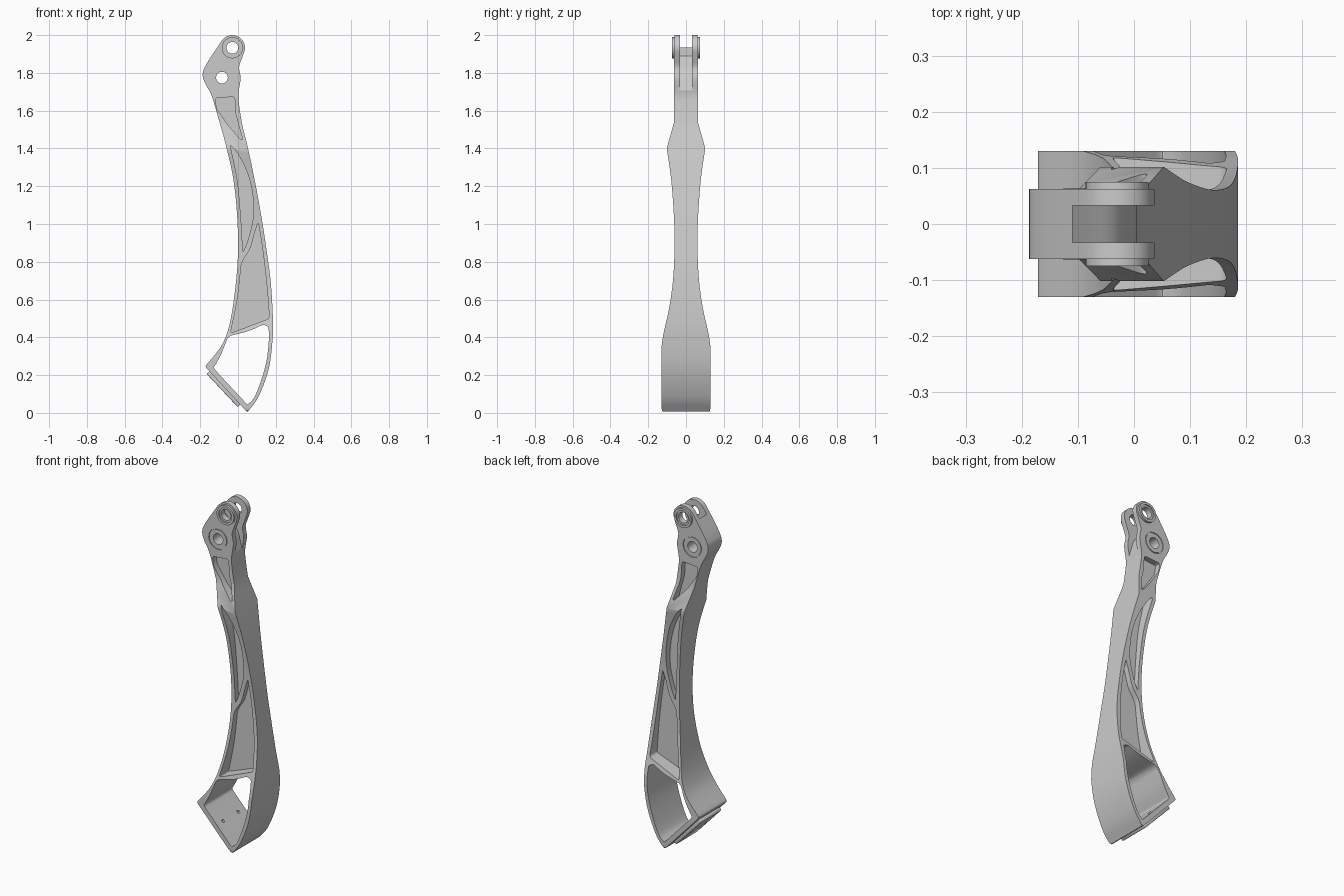
import bpy, bmesh, math
from mathutils import Vector, Matrix

if "Cube" in bpy.data.objects:
    bpy.data.objects.remove(bpy.data.objects["Cube"])


def spline(pts, n=5):
    """Smooth open curve through 2D points."""
    p = [Vector(q) for q in pts]
    p = [2 * p[0] - p[1]] + p + [2 * p[-1] - p[-2]]
    out = []
    for a, b, c, d in zip(p, p[1:], p[2:], p[3:]):
        for i in range(n):
            t = i / n
            out.append(0.5 * (2 * b + (c - a) * t + (2 * a - 5 * b + 4 * c - d) * t ** 2
                              + (3 * b - a - 3 * c + d) * t ** 3))
    return out + [p[-2]]


def rounded(pts, r):
    """Round only the sharp corners of a closed 2D outline."""
    p = [Vector(q) for q in pts]
    p = [q for i, q in enumerate(p) if (q - p[i - 1]).length > 1e-4]
    out = []
    for i, b in enumerate(p):
        e, f = p[i - 1] - b, p[(i + 1) % len(p)] - b
        if math.pi - e.angle(f) < math.radians(30):
            out.append(b)
            continue
        a = b + e.normalized() * min(r, 0.45 * e.length)
        c = b + f.normalized() * min(r, 0.45 * f.length)
        out += [a * (1 - t) ** 2 + b * 2 * t * (1 - t) + c * t * t
                for t in (0, 0.25, 0.5, 0.75, 1)]
    return out


def circle(x, z, r, n=40, a0=0, a1=360, end=False):
    m = n + 1 if end else n
    return [Vector((x + r * math.cos(math.radians(a0 + (a1 - a0) * i / n)),
                    z + r * math.sin(math.radians(a0 + (a1 - a0) * i / n)))) for i in range(m)]


def prism(name, pts, y0, y1, mat=Matrix()):
    """Extrude an x-z outline from y0 to y1."""
    bm = bmesh.new()
    a = [bm.verts.new((p[0], y0, p[1])) for p in pts]
    b = [bm.verts.new((p[0], y1, p[1])) for p in pts]
    bm.faces.new(a)
    bm.faces.new(b[::-1])
    for i in range(len(a)):
        bm.faces.new((a[i - 1], a[i], b[i], b[i - 1]))
    bmesh.ops.recalc_face_normals(bm, faces=bm.faces)
    bm.transform(mat)
    me = bpy.data.meshes.new(name)
    bm.to_mesh(me)
    bm.free()
    ob = bpy.data.objects.new(name, me)
    bpy.context.collection.objects.link(ob)
    return ob


def bake(ob):
    bpy.context.view_layer.update()
    dg = bpy.context.evaluated_depsgraph_get()
    me = bpy.data.meshes.new_from_object(ob.evaluated_get(dg))
    ob.modifiers.clear()
    ob.data = me


def combine(ob, tool, op='DIFFERENCE'):
    m = ob.modifiers.new("bool", 'BOOLEAN')
    m.object, m.operation, m.solver = tool, op, 'EXACT'
    bake(ob)
    bpy.data.objects.remove(tool)


def smooth(ob):
    bpy.ops.object.select_all(action='DESELECT')
    ob.select_set(True)
    bpy.context.view_layer.objects.active = ob
    bpy.ops.object.shade_smooth_by_angle(angle=math.radians(30))


PIN, PIVOT = (-0.03, 1.933), (-0.085, 1.775)

# Arm silhouette seen from the front
left = spline([(-0.175, 0.245), (-0.085, 0.36), (-0.04, 0.49), (-0.01, 0.7), (0, 0.865),
               (-0.005, 1.05), (-0.025, 1.24), (-0.06, 1.4), (-0.095, 1.53), (-0.14, 1.68),
               (-0.172, 1.74), (-0.187, 1.79), (-0.168, 1.845), (-0.087, 1.97)])
lug = circle(*PIN, 0.067, 16, 135, -25, True)
right = spline([(0.022, 1.88), (0.006, 1.83), (0.014, 1.77), (0.002, 1.69), (0.006, 1.63),
                (0.022, 1.53), (0.053, 1.4), (0.087, 1.24), (0.122, 1.05), (0.147, 0.89),
                (0.172, 0.705), (0.184, 0.52), (0.183, 0.39), (0.162, 0.23),
                (0.108, 0.085), (0.05, 0.003)])
arm = prism("arm", rounded(left + lug + right, 0.012), -0.3, 0.3)

# Width seen from the side, mirrored in y
half = [Vector((0.11, -0.01)), Vector((0.118, 0.003)), Vector((0.127, 0.012)), Vector((0.13, 0.03))]
half += spline([(0.13, 0.35), (0.117, 0.43), (0.09, 0.55), (0.069, 0.7), (0.061, 0.86),
                (0.063, 1.02), (0.075, 1.2), (0.087, 1.3), (0.102, 1.4)], 4)
half += [Vector((0.063, 1.54)), Vector((0.062, 2.1))]
side = half + [Vector((-p.x, p.y)) for p in reversed(half)]
quarter = Matrix.Rotation(math.pi / 2, 4, 'Z')
combine(arm, prism("width", side, -0.5, 0.5, quarter), 'INTERSECT')

# Recessed pockets on both faces
pockets = [
    [(-0.122, 1.666), (-0.018, 1.674), (-0.012, 1.58), (0.026, 1.443), (0.01, 1.452),
     (-0.05, 1.52), (-0.112, 1.61)],
    spline([(-0.042, 1.42), (0, 1.37), (0.05, 1.27), (0.077, 1.157), (0.08, 1.034),
            (0.053, 0.918), (0.026, 0.85)])
    + spline([(0.026, 0.85), (0.014, 1.05), (-0.004, 1.236), (-0.042, 1.42)]),
    spline([(0.107, 1.008), (0.13, 0.865), (0.152, 0.68), (0.166, 0.5)])
    + [(-0.04, 0.422)]
    + spline([(-0.04, 0.422), (-0.004, 0.6), (0.018, 0.79)])
    + spline([(0.03, 0.815), (0.064, 0.87), (0.09, 0.96), (0.107, 1.008)]),
]
for pts in pockets:
    for y0, y1 in ((0.03, 0.35), (-0.35, -0.03)):
        combine(arm, prism("pocket", rounded(pts, 0.015), y0, y1))

# Open window through the foot
window = (spline([(-0.13, 0.237), (-0.092, 0.305), (-0.055, 0.395)])
          + spline([(-0.04, 0.408), (0.06, 0.435), (0.135, 0.468)])
          + spline([(0.162, 0.455), (0.163, 0.38), (0.15, 0.27), (0.12, 0.165), (0.085, 0.08), (0.05, 0.043)]))
combine(arm, prism("window", rounded(window, 0.02), -0.4, 0.4))

# Fork slot at the top
slot = [(-0.11, 2.1), (-0.11, 1.89)] + spline([(-0.085, 1.865), (-0.03, 1.81), (-0.008, 1.75), (0.012, 1.68)]) \
    + [(0.2, 1.68), (0.2, 2.1)]
combine(arm, prism("slot", slot, -0.033, 0.033))

# Pin bosses, bores and counterbores
for s in (-1, 1):
    combine(arm, prism("boss", circle(*PIN, 0.056), *sorted((s * 0.05, s * 0.075))), 'UNION')
    combine(arm, prism("bore", circle(*PIN, 0.042), *sorted((s * 0.068, s * 0.2))))
    combine(arm, prism("bore", circle(*PIVOT, 0.06), *sorted((s * 0.057, s * 0.2))))
    ring = prism("ring", circle(*PIVOT, 0.055), *sorted((s * 0.05, s * 0.062)))
    combine(arm, ring, 'UNION')
for c in (PIN, PIVOT):
    combine(arm, prism("bore", circle(*c, 0.031), -0.3, 0.3))

# Mounting pad under the slanted foot
a, b = Vector((-0.175, 0.245)), Vector((0.05, 0.005))
d = (b - a).normalized()
n = Vector((d.y, -d.x))
p, q = a + d * 0.035, a + d * 0.275
pad = prism("mounting_pad", [p - n * 0.008, q - n * 0.008, q + n * 0.02, p + n * 0.02], -0.095, 0.095)
bev = pad.modifiers.new("bevel", 'BEVEL')
bev.width, bev.segments = 0.006, 3
bake(pad)

# Screw holes through foot and pad
mid = a + d * 0.16
turn = Vector((n.x, 0, n.y)).to_track_quat('Y', 'Z').to_matrix().to_4x4()
for y in (-0.07, 0.07):
    m = Matrix.Translation((mid.x, y, mid.y)) @ turn
    for ob in (arm, pad):
        combine(ob, prism("screw", circle(0, 0, 0.009, 16), -0.06, 0.06, m))

for ob in (arm, pad):
    smooth(ob)
